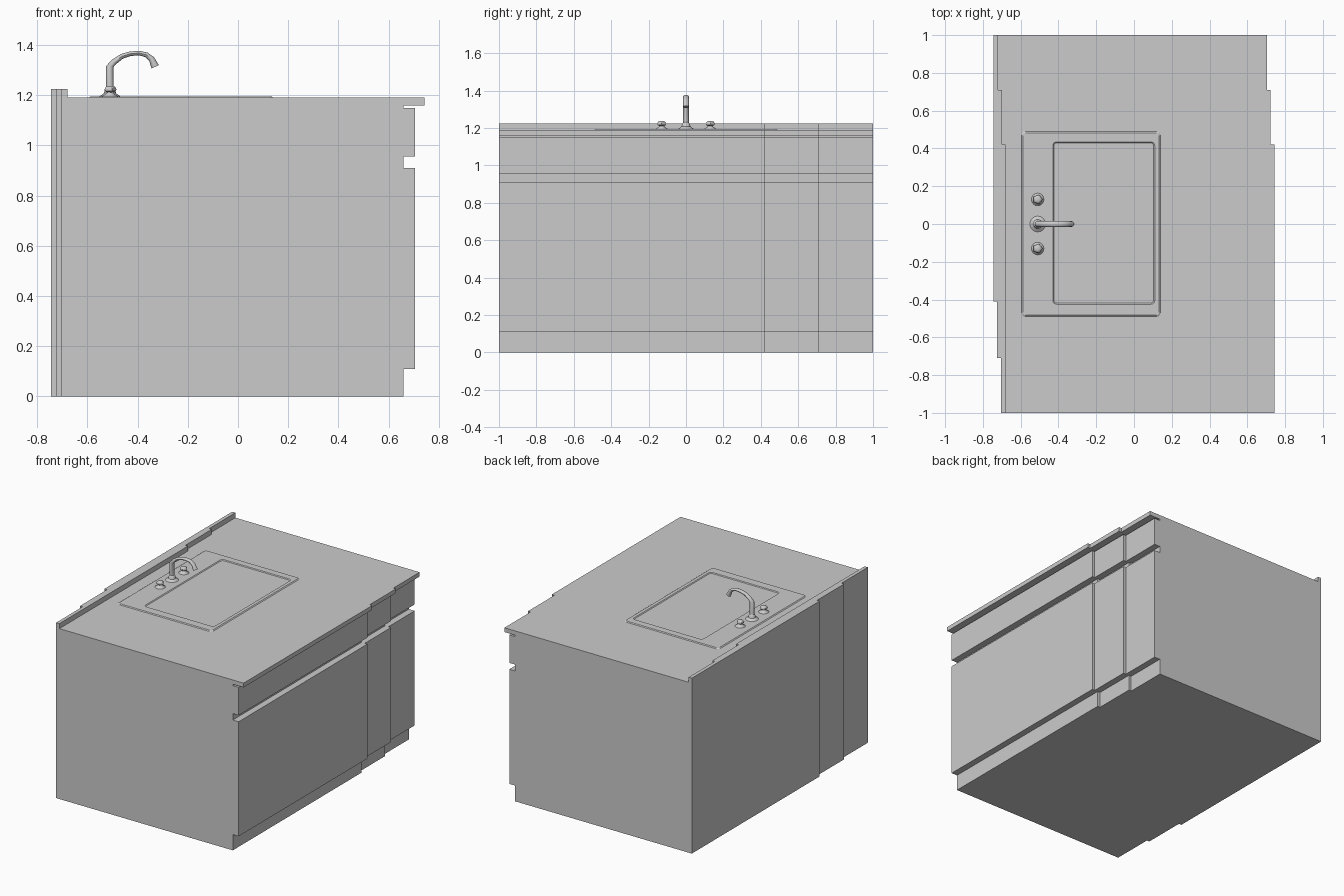
import bpy, bmesh
from math import cos, sin, pi
from mathutils import Vector

if "Cube" in bpy.data.objects:
    bpy.data.objects.remove(bpy.data.objects["Cube"], do_unlink=True)

grey = bpy.data.materials.new("plain_grey")
grey.use_nodes = True
grey.diffuse_color = (0.6, 0.6, 0.6, 1)
grey.node_tree.nodes["Principled BSDF"].inputs["Base Color"].default_value = (0.6, 0.6, 0.6, 1)


def skin(name, rings, loop=False, smooth=False):
    """Join rings of points with quads, then cap the ends or close the loop."""
    bm = bmesh.new()
    rows = [[bm.verts.new(p) for p in ring] for ring in rings]
    pairs = list(zip(rows, rows[1:]))
    if loop:
        pairs.append((rows[-1], rows[0]))
    else:
        bm.faces.new(rows[0])
        bm.faces.new(rows[-1][::-1])
    n = len(rows[0])
    for a, b in pairs:
        for i in range(n):
            j = (i + 1) % n
            # a sideways step leaves nothing to fill along level edges
            step = a[i].co.y == b[i].co.y and a[j].co.y == b[j].co.y
            still = a[i].co == b[i].co and a[j].co == b[j].co
            if name == "cabinet" and step and (still or a[i].co.z == a[j].co.z):
                continue
            bm.faces.new((a[i], b[i], b[j], a[j]))
    bmesh.ops.recalc_face_normals(bm, faces=bm.faces)
    mesh = bpy.data.meshes.new(name)
    bm.to_mesh(mesh)
    bm.free()
    mesh.materials.append(grey)
    obj = bpy.data.objects.new(name, mesh)
    bpy.context.collection.objects.link(obj)
    if smooth:
        bpy.ops.object.select_all(action="DESELECT")
        obj.select_set(True)
        bpy.context.view_layer.objects.active = obj
        bpy.ops.object.shade_smooth_by_angle(angle=0.7)
    return obj


def lathe(name, x, y, profile, sides):
    rings = [[Vector((x + r * cos(2 * pi * k / sides), y + r * sin(2 * pi * k / sides), z))
              for k in range(sides)] for r, z in profile]
    return skin(name, rings, smooth=True)


def rounded_rect(x0, x1, y0, y1, r, z, steps=4):
    pts = []
    corners = [(x1 - r, y1 - r), (x0 + r, y1 - r), (x0 + r, y0 + r), (x1 - r, y0 + r)]
    for q, (cx, cy) in enumerate(corners):
        for k in range(steps + 1):
            a = pi / 2 * (q + k / steps)
            pts.append(Vector((cx + r * cos(a), cy + r * sin(a), z)))
    return pts


# Cabinet: side profile with toe kick, finger grooves, worktop and upstand
TOP = 1.19
TOE, DOOR, EDGE = 0.66, 0.705, 0.743
front = [(TOE, 0), (TOE, 0.11), (DOOR, 0.11), (DOOR, 0.91), (TOE, 0.91), (TOE, 0.955),
         (DOOR, 0.955), (DOOR, 1.15), (TOE, 1.15), (TOE, 1.16), (EDGE, 1.16), (EDGE, TOP),
         (-0.68, TOP), (-0.68, 1.225)]
breaks = [-1, -0.71, -0.41, 0.42, 0.71, 1]
front_shift = [0, 0, 0, -0.02, -0.04]
back_shift = [0.04, 0.02, 0, 0, 0]
rings = []
for s in range(5):
    f, b = front_shift[s], back_shift[s] - 0.745
    outline = [(b, 0)] + [(x + f, z) for x, z in front] + [(b, 1.225)]
    for y in breaks[s:s + 2]:
        rings.append([Vector((x, y, z)) for x, z in outline])
skin("cabinet", rings)

# Sink rim: shallow raised frame with sloped outer edge
skin("sink_rim", [
    rounded_rect(-0.6, 0.145, -0.495, 0.495, 0.02, TOP - 0.004),
    rounded_rect(-0.588, 0.133, -0.483, 0.483, 0.014, TOP + 0.005),
    rounded_rect(-0.43, 0.11, -0.425, 0.435, 0.02, TOP + 0.005),
    rounded_rect(-0.42, 0.1, -0.415, 0.425, 0.014, TOP - 0.004)], loop=True)

# Tap base
TAP_X = -0.51
lathe("tap_base", TAP_X, 0,
      [(0.043, TOP), (0.042, 1.195), (0.024, 1.208), (0.02, 1.225), (0.014, 1.232)], 16)

# Tap spout: oval sections swept along a bent path (x, z, half thickness)
path = [(TAP_X, 1.2, 0.015), (TAP_X, 1.315, 0.015), (-0.492, 1.334, 0.012),
        (-0.462, 1.355, 0.01), (-0.43, 1.365, 0.009), (-0.395, 1.368, 0.009),
        (-0.365, 1.361, 0.01), (-0.344, 1.344, 0.012), (-0.33, 1.313, 0.016)]
rings = []
for i, (x, z, t) in enumerate(path):
    p, q = path[max(i - 1, 0)], path[min(i + 1, len(path) - 1)]
    along = Vector((q[0] - p[0], 0, q[1] - p[1])).normalized()
    across = Vector((along.z, 0, -along.x))
    rings.append([Vector((x, 0, z)) + across * t * cos(pi * k / 6)
                  + Vector((0, 0.015 * sin(pi * k / 6), 0)) for k in range(12)])
skin("tap_spout", rings, smooth=True)

# Tap handles on small flanges
for side, y in (("left", 0.13), ("right", -0.13)):
    lathe(side + "_handle_flange", TAP_X, y,
          [(0.037, TOP), (0.035, 1.194), (0.016, 1.206), (0.011, 1.216)], 16)
    lathe(side + "_handle_knob", TAP_X, y,
          [(0.012, 1.21), (0.024, 1.217), (0.026, 1.224), (0.021, 1.233), (0.012, 1.237)], 5)
